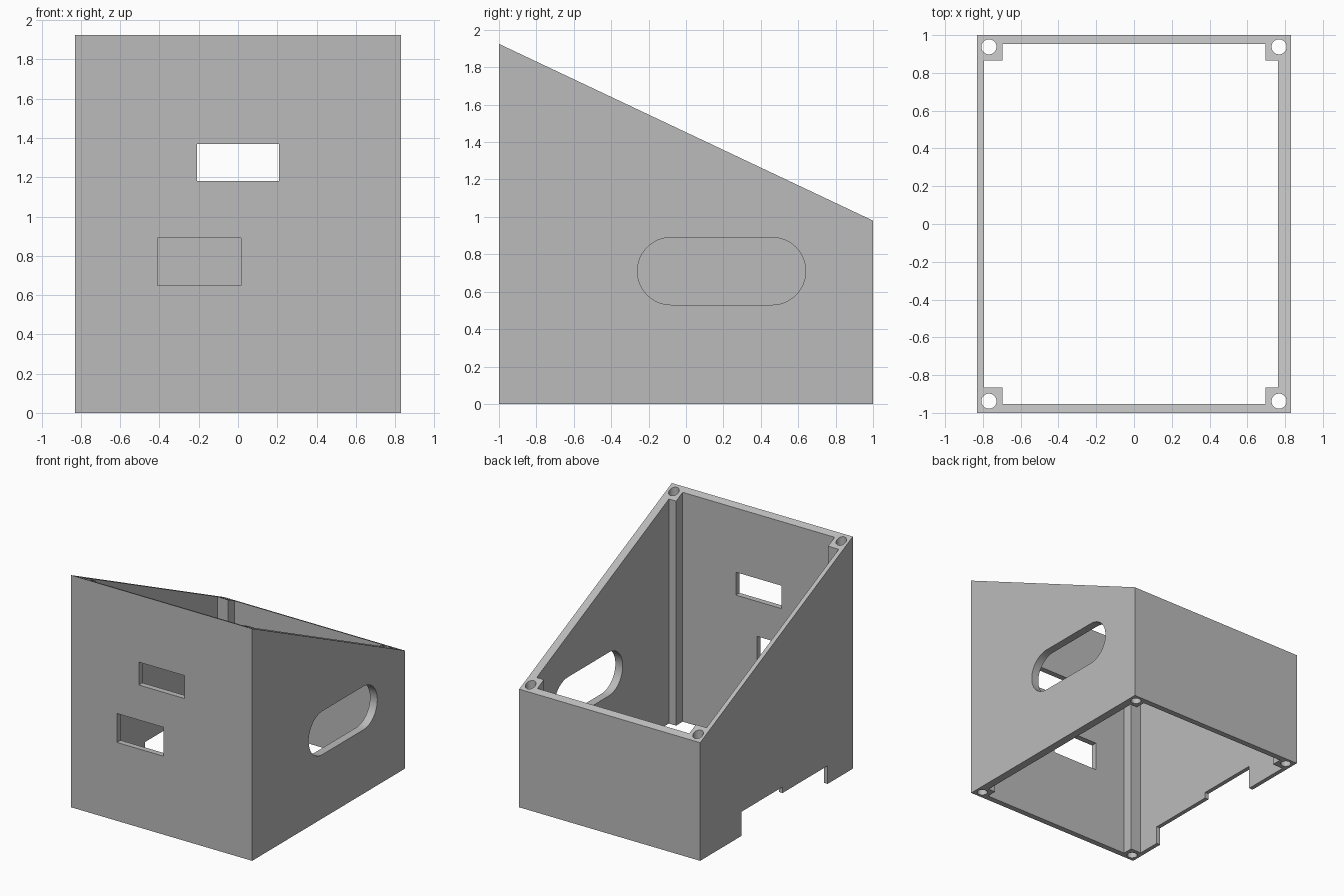
import bpy, bmesh, math
from mathutils import Matrix, Vector

old = bpy.data.objects.get("Cube")
if old:
    bpy.data.objects.remove(old, do_unlink=True)

HALF_W, HALF_D = 0.83, 1.0
FRONT_H, BACK_H = 1.925, 0.98

grey = bpy.data.materials.new("plain_grey")
grey.use_nodes = True
colour = (0.5, 0.5, 0.5, 1)
grey.diffuse_color = colour
grey.node_tree.nodes["Principled BSDF"].inputs["Base Color"].default_value = colour


def prism(name, outline, axis, start, end):
    """Extrude a 2D outline along x (outline in y, z), y (x, z) or z (x, y)."""
    place = {"x": lambda a, b: (start, a, b),
             "y": lambda a, b: (a, start, b),
             "z": lambda a, b: (a, b, start)}[axis]
    bm = bmesh.new()
    face = bm.faces.new([bm.verts.new(place(a, b)) for a, b in outline])
    grown = bmesh.ops.extrude_face_region(bm, geom=[face])
    shift = Vector([end - start if c == axis else 0 for c in "xyz"])
    bmesh.ops.translate(bm, vec=shift,
                        verts=[g for g in grown["geom"] if isinstance(g, bmesh.types.BMVert)])
    bmesh.ops.recalc_face_normals(bm, faces=bm.faces)
    mesh = bpy.data.meshes.new(name)
    bm.to_mesh(mesh)
    bm.free()
    ob = bpy.data.objects.new(name, mesh)
    bpy.context.collection.objects.link(ob)
    return ob


def rect(a0, a1, b0, b1):
    return [(a0, b0), (a1, b0), (a1, b1), (a0, b1)]


def arc(a, b, r, t0, t1, n):
    return [(a + r * math.cos(t0 + (t1 - t0) * i / n),
             b + r * math.sin(t0 + (t1 - t0) * i / n)) for i in range(n + 1)]


# Wedge-shaped enclosure body
body = prism("enclosure", [(-HALF_D, 0), (HALF_D, 0), (HALF_D, BACK_H), (-HALF_D, FRONT_H)],
             "x", -HALF_W, HALF_W)
cutters = []

# Open cavity whose stepped corners leave the four screw posts
xl, xr, yi = -0.795, 0.763, 0.952
px, py = 0.697, 0.866
cavity = [(-px, -yi), (px, -yi), (px, -py), (xr, -py), (xr, py), (px, py),
          (px, yi), (-px, yi), (-px, py), (xl, py), (xl, -py), (-px, -py)]
cutters.append(prism("cavity_cutter", cavity, "z", -0.1, 2.1))

# Vertical screw holes through the posts
for sx in (-1, 1):
    for sy in (-1, 1):
        ring = arc(sx * 0.768, sy * 0.938, 0.04, 0, math.tau, 32)[:-1]
        cutters.append(prism("screw_hole_cutter", ring, "z", -0.1, 2.1))

# Two front windows
for window in (rect(-0.21, 0.21, 1.18, 1.37), rect(-0.41, 0.015, 0.65, 0.89)):
    cutters.append(prism("window_cutter", window, "y", -1.1, -0.9))

# Rounded slot in the left wall
slot = (arc(0.46, 0.71, 0.18, -math.pi / 2, math.pi / 2, 24)
        + arc(-0.08, 0.71, 0.18, math.pi / 2, math.pi * 1.5, 24))
cutters.append(prism("slot_cutter", slot, "x", 0.72, 0.9))

# Stepped notch under the right wall
notch = [(-0.67, -0.1), (0.46, -0.1), (0.46, 0.2), (-0.08, 0.2), (-0.08, 0.15), (-0.67, 0.15)]
cutters.append(prism("notch_cutter", notch, "x", -0.9, -0.75))

# Cut everything, then bake the result and drop the cutters
for cutter in cutters:
    cutter.hide_render = True
    mod = body.modifiers.new(cutter.name, "BOOLEAN")
    mod.operation = "DIFFERENCE"
    mod.solver = "EXACT"
    mod.object = cutter
bpy.context.view_layer.update()
graph = bpy.context.evaluated_depsgraph_get()
baked = bpy.data.meshes.new_from_object(body.evaluated_get(graph))
body.modifiers.clear()
body.data = baked
for cutter in cutters:
    bpy.data.objects.remove(cutter, do_unlink=True)

baked.materials.clear()
baked.materials.append(grey)
for o in bpy.context.selected_objects:
    o.select_set(False)
body.select_set(True)
bpy.context.view_layer.objects.active = body
bpy.ops.object.shade_smooth_by_angle(angle=math.radians(20))
